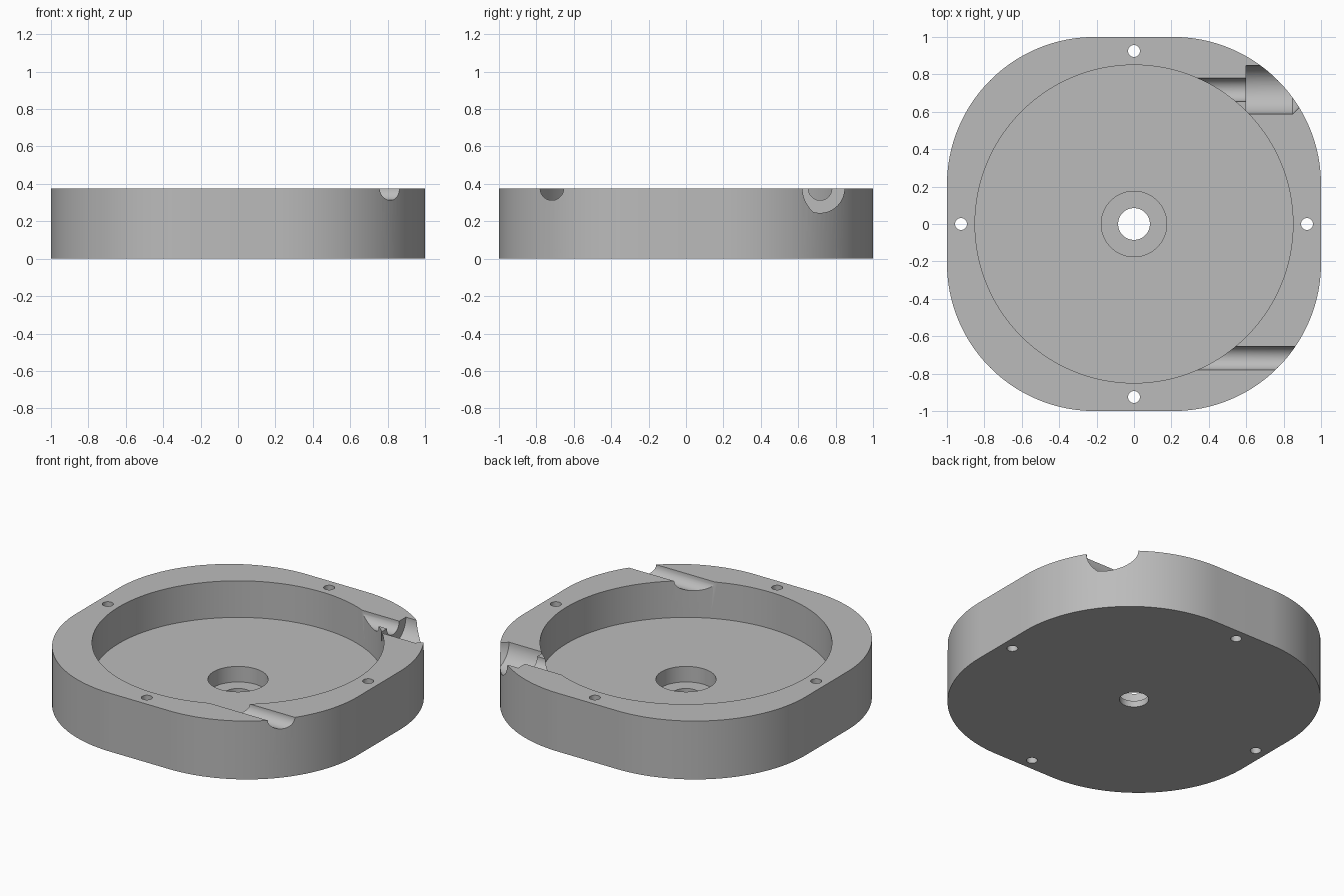
import bpy
import bmesh
from math import cos, sin, pi
from mathutils import Matrix

cube = bpy.data.objects.get("Cube")
if cube:
    bpy.data.objects.remove(cube, do_unlink=True)

HEIGHT = 0.375
CORNER = 0.79              # radius of the rounded corners
FLAT = 1 - CORNER          # half length of each straight side
PORT_Y = 0.717

grey = bpy.data.materials.new("Light grey")
grey.use_nodes = True
colour = (0.5, 0.5, 0.5, 1)
grey.diffuse_color = colour
grey.node_tree.nodes["Principled BSDF"].inputs["Base Color"].default_value = colour


def make_object(name, bm):
    bmesh.ops.recalc_face_normals(bm, faces=bm.faces)
    mesh = bpy.data.meshes.new(name)
    bm.to_mesh(mesh)
    bm.free()
    mesh.materials.append(grey)
    obj = bpy.data.objects.new(name, mesh)
    bpy.context.collection.objects.link(obj)
    return obj


def revolve(name, profile, segments, matrix):
    """Closed solid from (radius, distance) points turned about local z."""
    bm = bmesh.new()
    rings = []
    for radius, dist in profile:
        rings.append([bm.verts.new((radius * cos(2 * pi * i / segments),
                                    radius * sin(2 * pi * i / segments), dist))
                      for i in range(segments)])
    for low, high in zip(rings, rings[1:]):
        for i in range(segments):
            j = (i + 1) % segments
            bm.faces.new((low[i], low[j], high[j], high[i]))
    bm.faces.new(rings[0])
    bm.faces.new(rings[-1])
    bm.transform(matrix)
    obj = make_object(name, bm)
    obj.hide_render = True
    return obj


# Housing block: square outline with large rounded corners
bm = bmesh.new()
outline = []
steps = 40
for quarter in range(4):
    mid = quarter * pi / 2 + pi / 4
    cx = FLAT if cos(mid) > 0 else -FLAT
    cy = FLAT if sin(mid) > 0 else -FLAT
    for i in range(steps + 1):
        a = (quarter + i / steps) * pi / 2
        outline.append(bm.verts.new((cx + CORNER * cos(a), cy + CORNER * sin(a), 0)))
base = bm.faces.new(outline)
top = bmesh.ops.extrude_face_region(bm, geom=[base])
bmesh.ops.translate(bm, vec=(0, 0, HEIGHT),
                    verts=[v for v in top["geom"] if isinstance(v, bmesh.types.BMVert)])
housing = make_object("housing", bm)

# Round chamber, centre recess and through hole in one stepped bore
cutters = [revolve("chamber_cutter",
                   [(0.085, -0.1), (0.085, 0.04), (0.175, 0.04), (0.175, 0.14),
                    (0.85, 0.14), (0.85, 0.5)], 128, Matrix())]

# Four screw holes
for i in range(4):
    a = i * pi / 2
    place = Matrix.Translation((0.925 * cos(a), 0.925 * sin(a), 0))
    cutters.append(revolve("screw_hole_cutter", [(0.032, -0.1), (0.032, 0.5)], 32, place))


# Half-round ports running out towards the left side
def port(name, y, profile):
    place = Matrix.Translation((0, y, HEIGHT)) @ Matrix.Rotation(pi / 2, 4, 'Y')
    cutters.append(revolve(name, profile, 64, place))


port("front_port_cutter", -PORT_Y, [(0.0625, 0.2), (0.0625, 1.2)])
# The back port widens into a pocket with a tapered end
port("back_port_cutter", PORT_Y,
     [(0.0625, 0.2), (0.0625, 0.6), (0.13, 0.6), (0.13, 0.847), (0.0625, 0.915),
      (0.0625, 1.2)])

for cutter in cutters:
    mod = housing.modifiers.new(cutter.name, 'BOOLEAN')
    mod.operation = 'DIFFERENCE'
    mod.solver = 'EXACT'
    mod.object = cutter

# Bake the cuts, then drop the helpers
bpy.context.view_layer.update()
result = bpy.data.meshes.new_from_object(
    housing.evaluated_get(bpy.context.evaluated_depsgraph_get()))
housing.modifiers.clear()
housing.data = result
result.materials.clear()
result.materials.append(grey)
for poly in result.polygons:
    poly.material_index = 0
for cutter in cutters:
    bpy.data.objects.remove(cutter, do_unlink=True)

bpy.ops.object.select_all(action='DESELECT')
housing.select_set(True)
bpy.context.view_layer.objects.active = housing
bpy.ops.object.shade_smooth_by_angle(angle=pi / 6)
